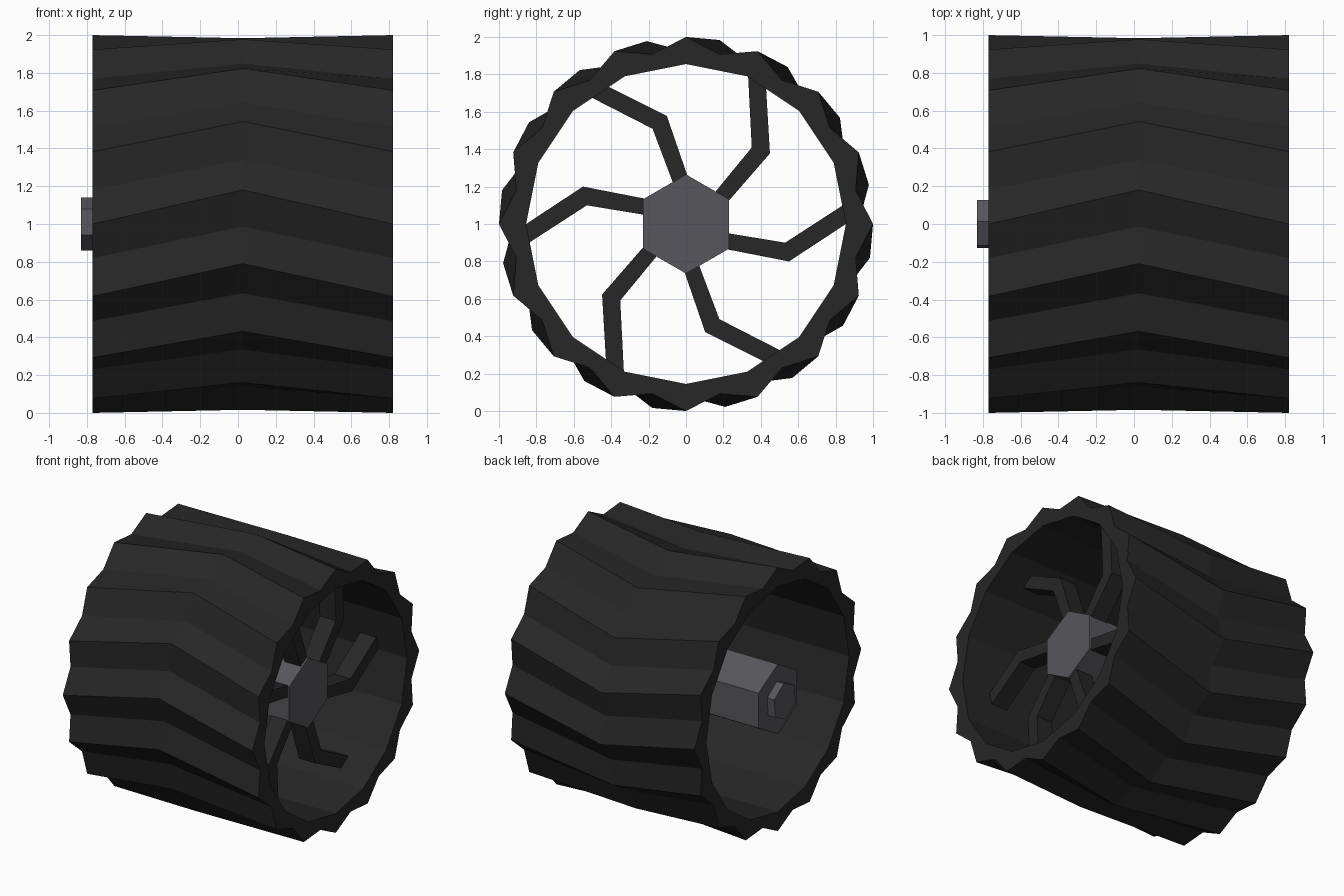
import bpy, bmesh
from math import sin, cos, radians

cube = bpy.data.objects.get("Cube")
if cube:
    bpy.data.objects.remove(cube)


def material(name, rgb):
    m = bpy.data.materials.new(name)
    m.use_nodes = True
    m.diffuse_color = (*rgb, 1)
    bsdf = next(n for n in m.node_tree.nodes if n.type == 'BSDF_PRINCIPLED')
    bsdf.inputs["Base Color"].default_value = (*rgb, 1)
    bsdf.inputs["Roughness"].default_value = 0.8
    return m


rubber = material("black rubber", (0.02, 0.02, 0.02))
metal = material("grey metal", (0.095, 0.093, 0.105))


def finish(name, bm, mat):
    bmesh.ops.recalc_face_normals(bm, faces=bm.faces)
    mesh = bpy.data.meshes.new(name)
    bm.to_mesh(mesh)
    bm.free()
    mesh.materials.append(mat)
    ob = bpy.data.objects.new(name, mesh)
    ob.location.z = 1
    bpy.context.collection.objects.link(ob)
    return ob


def ring(bm, x, points):
    return [bm.verts.new((x, y, z)) for y, z in points]


def bridge(bm, a, b):
    n = len(a)
    for i in range(n):
        bm.faces.new((a[i], a[(i + 1) % n], b[(i + 1) % n], b[i]))


def polar(count, radii, turn=0):
    """Points round the axle, clockwise from the top, cycling through radii."""
    pts = []
    for i in range(count):
        a = radians(360 * i / count + turn)
        r = radii[i % len(radii)]
        pts.append((r * sin(a), r * cos(a)))
    return pts


def prism(name, points, x0, x1, mat):
    bm = bmesh.new()
    a, b = ring(bm, x0, points), ring(bm, x1, points)
    bridge(bm, a, b)
    bm.faces.new(a)
    bm.faces.new(b)
    return finish(name, bm, mat)


# Tyre: ridged tread that twists to a chevron at mid width, plain 16-sided bore
TEETH = 16
LEFT, MIDDLE, RIGHT = -0.77, 0.025, 0.82
bm = bmesh.new()
outer = [ring(bm, x, polar(TEETH * 2, (1.0, 0.925), turn))
         for x, turn in ((LEFT, 0), (MIDDLE, 10.4), (RIGHT, 0))]
inner = [ring(bm, x, polar(TEETH, (0.855,))) for x in (LEFT, RIGHT)]
bridge(bm, outer[0], outer[1])
bridge(bm, outer[1], outer[2])
bridge(bm, inner[0], inner[1])
for o, n in ((outer[0], inner[0]), (outer[2], inner[1])):
    for i in range(TEETH):
        j = (i + 1) % TEETH
        bm.faces.new((o[2 * i], o[2 * i + 1], n[i]))
        bm.faces.new((o[2 * i + 1], o[2 * j], n[j], n[i]))
finish("tyre", bm, rubber)

# Hub and axle nut
prism("hub", polar(6, (0.265,)), LEFT, 0.59, metal)
prism("axle_nut", polar(6, (0.14,), 5), -0.83, LEFT, metal)

# Six bent spokes
spoke = [(0.15, -0.037), (0.53, -0.1), (0.87, 0.12),
         (0.87, 0.01), (0.551, -0.2), (0.15, -0.122)]
for k in range(6):
    ob = prism(f"spoke_{k + 1}", spoke, 0.44, 0.575, rubber)
    ob.rotation_euler.x = radians(60 * k)
